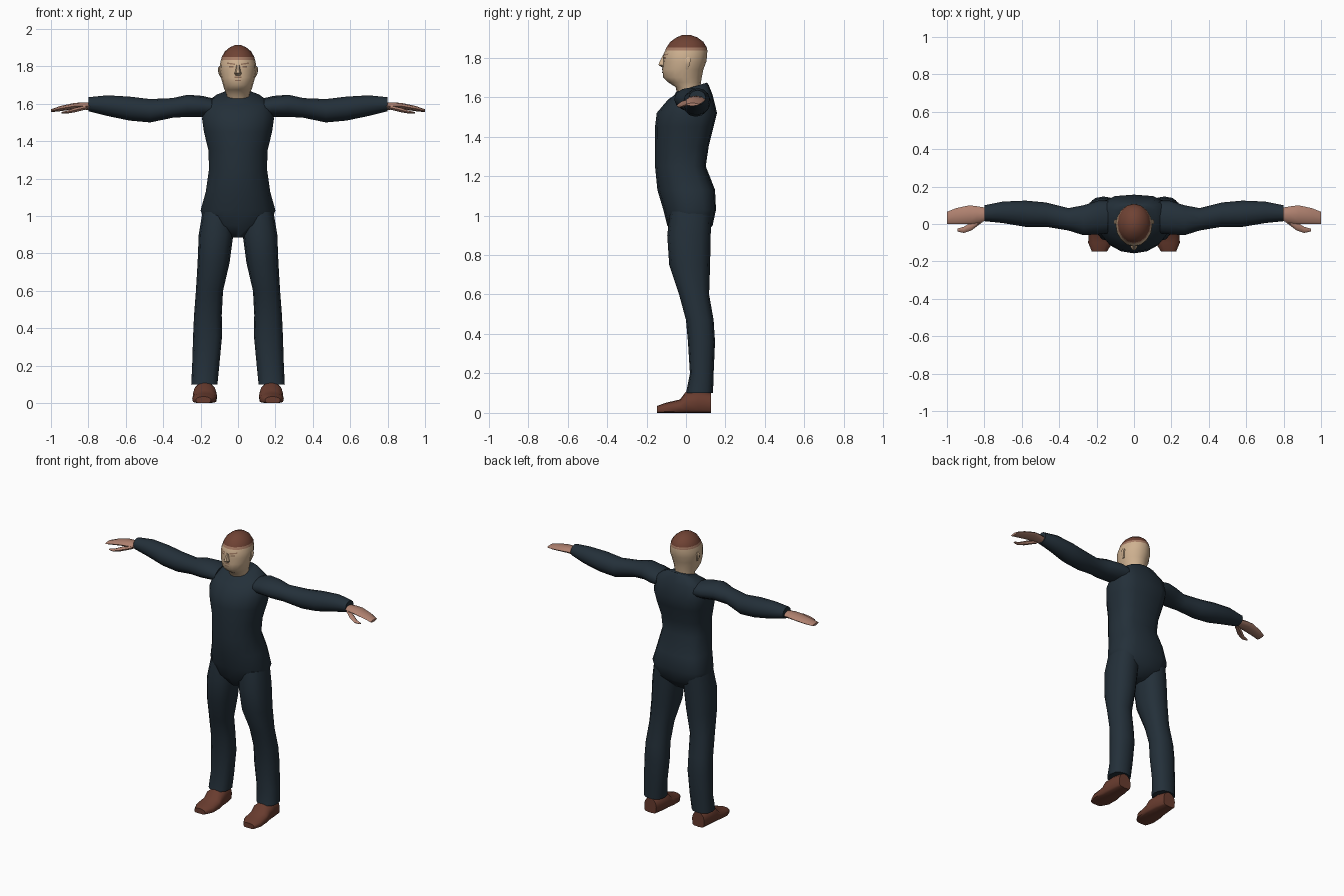
import bpy, bmesh, math
from mathutils import Vector
from mathutils.bvhtree import BVHTree

cube = bpy.data.objects.get("Cube")
if cube:
    bpy.data.objects.remove(cube, do_unlink=True)


def material(name, color):
    mat = bpy.data.materials.new(name)
    mat.use_nodes = True
    mat.diffuse_color = (*color, 1)
    mat.node_tree.nodes["Principled BSDF"].inputs["Base Color"].default_value = (*color, 1)
    return mat


SUIT = material("dark_navy_cloth", (.017, .029, .041))
FACE = material("tan_skin", (.62, .44, .28))
HAND = material("pink_skin", (.43, .22, .16))
HAIR = material("brown_hair", (.16, .055, .034))
BAND = material("light_brown_hairline", (.38, .2, .13))
SHOE = material("brown_leather", (.14, .045, .028))
MARK = material("brown_face_marks", (.28, .16, .1))

# Maps the two ring directions and the loft direction to x, y, z
AXES = {
    "x": lambda a, b, t: Vector((t, a, b)),
    "y": lambda a, b, t: Vector((a, t, b)),
    "z": lambda a, b, t: Vector((a, b, t)),
}


def finish(name, bm, mats, angle=50):
    bmesh.ops.recalc_face_normals(bm, faces=bm.faces)
    mesh = bpy.data.meshes.new(name)
    bm.to_mesh(mesh)
    bm.free()
    for mat in mats:
        mesh.materials.append(mat)
    obj = bpy.data.objects.new(name, mesh)
    bpy.context.collection.objects.link(obj)
    bpy.ops.object.select_all(action="DESELECT")
    obj.select_set(True)
    bpy.context.view_layer.objects.active = obj
    bpy.ops.object.shade_smooth_by_angle(angle=math.radians(angle))
    return obj


def loft(name, rings, mats, axis="z", sides=12, low_power=2, high_power=2, side=1):
    """Skin rings of (position, a0, a1, b0, b1, optional tilt)."""
    bm = bmesh.new()
    loops = []
    for pos, a0, a1, b0, b1, *tilt in rings:
        slope = tilt[0] if tilt else 0
        loop = []
        for i in range(sides):
            angle = math.tau * i / sides
            c, s = math.cos(angle), math.sin(angle)
            power = 2 / (high_power if s > 0 else low_power)
            u = math.copysign(abs(c) ** power, c) * (a1 - a0) / 2
            v = math.copysign(abs(s) ** power, s) * (b1 - b0) / 2
            co = AXES[axis]((a0 + a1) / 2 + u, (b0 + b1) / 2 + v, pos + slope * v)
            co.x *= side
            loop.append(bm.verts.new(co))
        loops.append(loop)
    for low, high in zip(loops, loops[1:]):
        for i in range(sides):
            j = (i + 1) % sides
            bm.faces.new((low[i], low[j], high[j], high[i]))
    bm.faces.new(loops[0])
    bm.faces.new(loops[-1])
    return finish(name, bm, mats)


def centred(rows):
    return [(z, -w, w, *rest) for z, w, *rest in rows]


# Torso: flat broad back, rounded chest, tilted collar
loft("torso", centred([
    (.885, .04, -.05, .08),
    (.95, .17, -.095, .135),
    (1.03, .2, -.115, .152),
    (1.13, .172, -.145, .147),
    (1.25, .155, -.157, .1),
    (1.35, .158, -.157, .115),
    (1.45, .182, -.157, .14),
    (1.52, .192, -.148, .157),
    (1.6, .18, -.09, .135, .1),
    (1.635, .12, -.06, .115, .3),
    (1.65, .078, -.05, .107, .3),
]), [SUIT], sides=16, high_power=3)

for label, side in (("left", 1), ("right", -1)):
    # Trouser leg
    loft(label + "_trouser_leg", [
        (1.02, .02, .19, -.08, .13),
        (.9, .025, .21, -.095, .125),
        (.75, .045, .216, -.085, .122),
        (.6, .08, .225, -.035, .117),
        (.47, .087, .235, 0, .14),
        (.36, .085, .24, .01, .147),
        (.2, .1, .245, .02, .14),
        (.1, .11, .25, 0, .137),
    ], [SUIT], low_power=2.4, high_power=2.4, side=side)

    # Sleeve
    loft(label + "_sleeve", [
        (.14, -.05, .125, 1.53, 1.63),
        (.19, -.055, .125, 1.53, 1.642),
        (.27, -.06, .1, 1.53, 1.648),
        (.35, -.035, .085, 1.525, 1.63),
        (.47, -.015, .115, 1.5, 1.625),
        (.58, -.015, .125, 1.51, 1.638),
        (.7, .005, .12, 1.535, 1.645),
        (.8, .015, .1, 1.56, 1.635),
    ], [SUIT], axis="x", side=side)

    # Hand and thumb
    loft(label + "_hand", [
        (.78, .02, .085, 1.565, 1.607),
        (.84, .005, .095, 1.57, 1.607),
        (.88, 0, .1, 1.57, 1.603),
        (.95, 0, .085, 1.56, 1.588),
        (1, 0, .065, 1.555, 1.57),
    ], [HAND], axis="x", sides=8, side=side)
    loft(label + "_thumb", [
        (.81, .01, .045, 1.568, 1.592),
        (.87, -.035, .01, 1.553, 1.58),
        (.91, -.048, -.015, 1.547, 1.565),
        (.945, -.04, -.025, 1.548, 1.556),
    ], [HAND], axis="x", sides=6, side=side)

    # Shoe
    loft(label + "_shoe", [
        (.127, .135, .225, 0, .1),
        (.06, .12, .235, 0, .115),
        (0, .115, .24, 0, .108),
        (-.03, .112, .242, 0, .068),
        (-.1, .115, .245, 0, .052),
        (-.148, .145, .225, 0, .035),
    ], [SHOE], axis="y", low_power=5, side=side)

    # Ear
    loft(label + "_ear", [
        (1.74, .085, .094, -.002, .012),
        (1.765, .09, .105, -.005, .02),
        (1.79, .09, .108, -.005, .027),
        (1.802, .09, .1, .003, .02),
    ], [FACE], sides=6, side=side)

# Head and neck, with hair coloured by height
head = loft("head", centred([
    (1.59, .064, -.04, .075),
    (1.65, .062, -.052, .072),
    (1.675, .072, -.09, .076),
    (1.7, .08, -.116, .08),
    (1.74, .091, -.119, .088),
    (1.78, .098, -.116, .103),
    (1.81, .097, -.117, .107),
    (1.835, .091, -.106, .108),
    (1.85, .087, -.1, .106),
    (1.88, .07, -.08, .088),
    (1.902, .043, -.048, .058),
    (1.914, .015, -.02, .025),
]), [FACE, BAND, HAIR], sides=16)
for face in head.data.polygons:
    z = face.center.z
    face.material_index = 2 if z > 1.85 else 1 if z > 1.835 else 0

# Nose
loft("nose", centred([
    (1.75, .014, -.122, -.1),
    (1.763, .019, -.142, -.1),
    (1.775, .014, -.138, -.1),
    (1.81, .008, -.12, -.1),
]), [FACE], sides=6)

# Face marks laid on the front of the head
bm = bmesh.new()
bm.from_mesh(head.data)
surface = BVHTree.FromBMesh(bm)
bm.free()


def face_patch(name, x, z, width, height, rise=0):
    patch = bmesh.new()
    bmesh.ops.create_grid(patch, x_segments=4, y_segments=2, size=.5)
    for v in patch.verts:
        px, pz = x + v.co.x * width, z + v.co.y * height + v.co.x * rise
        hit = surface.ray_cast(Vector((px, -1, pz)), Vector((0, 1, 0)))[0]
        v.co = Vector((px, hit.y - .003, pz))
    finish(name, patch, [MARK])


for label, side in (("left", 1), ("right", -1)):
    face_patch(label + "_eyebrow", side * .038, 1.814, .042, .007, side * .006)
    face_patch(label + "_eye", side * .036, 1.798, .026, .008)
face_patch("moustache", 0, 1.742, .036, .008)
face_patch("mouth", 0, 1.725, .03, .005)
